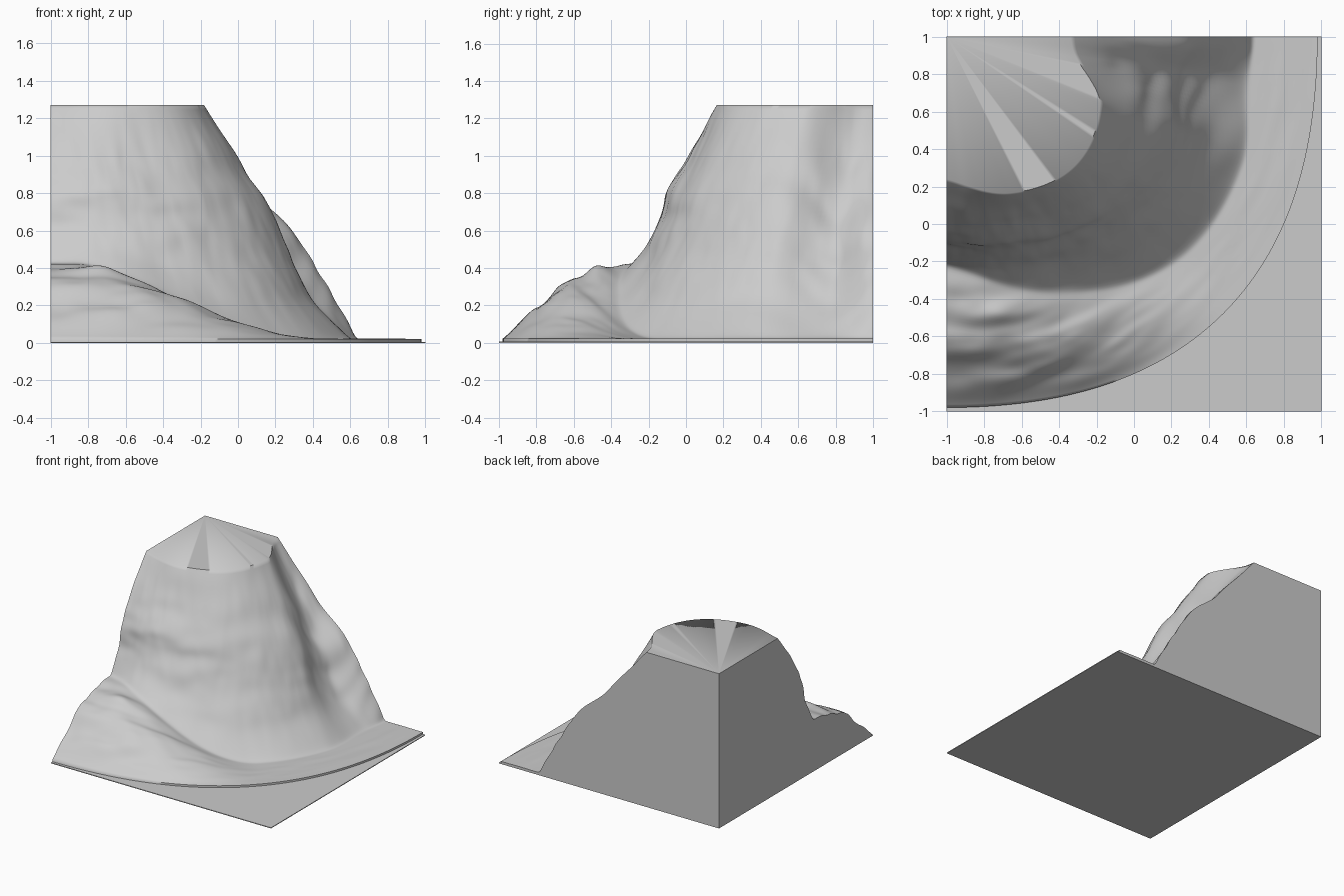
import bpy, bmesh, math
from mathutils import Vector, noise

cube = bpy.data.objects.get("Cube")
if cube:
    bpy.data.objects.remove(cube)

# One stone grey for everything
stone = bpy.data.materials.new("stone_grey")
stone.use_nodes = True
GREY = (0.6, 0.6, 0.6, 1)
stone.diffuse_color = GREY
stone.node_tree.nodes["Principled BSDF"].inputs["Base Color"].default_value = GREY

TOP, FLOOR, PLATE = 1.27, 0.022, 0.006
COLUMNS, CLIFF_ROWS, SCREE_ROWS = 96, 48, 44

# Cliff radius from the back corner: one profile (top to foot) per direction
LEVELS = [1, 0.78, 0.6, 0.45, 0.3, 0.15, 0]
ANGLES = [0, 10, 23, 45, 68, 90]
PROFILES = [
    [0.66, 0.90, 1.10, 1.31, 1.42, 1.53, 1.63],
    [0.71, 0.91, 1.06, 1.18, 1.28, 1.41, 1.62],
    [0.89, 1.08, 1.24, 1.33, 1.41, 1.53, 1.71],
    [0.97, 1.13, 1.25, 1.34, 1.43, 1.54, 1.70],
    [0.90, 1.01, 1.12, 1.19, 1.25, 1.33, 1.47],
    [0.76, 0.91, 1.01, 1.07, 1.11, 1.15, 1.22],
]


def spline(values, u):
    """Smooth curve through evenly spaced values, u counted in steps."""
    last = len(values) - 1
    i = min(int(u), last - 1)
    f = u - i
    a, b, c, d = (values[max(0, min(last, i + k))] for k in (-1, 0, 1, 2))
    return b + f / 2 * (c - a + f * (2*a - 5*b + 4*c - d + f * (3*(b - c) + d - a)))


def angle_step(deg):
    for i in range(len(ANGLES) - 1):
        if deg <= ANGLES[i + 1]:
            return i + (deg - ANGLES[i]) / (ANGLES[i + 1] - ANGLES[i])


def scree_height(deg):
    u = max(0, min(1, (deg - 42) / 43))
    return 0.40 * u * u * (3 - 2 * u)


def rough(a, b, c=0):
    return noise.fractal(Vector((a, b, c)), 0.8, 2.0, 3)


def soften(points, rounds=4):
    """Round off the crease between cliff and scree."""
    for _ in range(rounds):
        inner = [(a + 2 * b + c) / 4 for a, b, c in zip(points, points[1:], points[2:])]
        points = [points[0], *inner, points[-1]]
    return points


def column(deg):
    """Surface points from the plateau edge down to the outer rim."""
    t = math.radians(deg)
    step = angle_step(deg)
    profile = [spline([p[k] for p in PROFILES], step) for k in range(len(LEVELS))]
    hump = scree_height(deg)
    foot = FLOOR + hump
    # Rock layers dip into the gully beside the back wall
    gully = math.exp(-((deg - 9) / 9) ** 2)
    points = []
    for i in range(CLIFF_ROWS + 1):
        v = i / CLIFF_ROWS
        u = v * (len(LEVELS) - 1)
        r, z = spline(profile, u), foot + (TOP - foot) * spline(LEVELS, u)
        fade = math.sin(math.pi * v) ** 0.5 if 0 < v < 1 else 0
        layer = z + 0.25 * gully
        r += fade * (0.022 + 0.012 * gully) * rough(t * 2, layer * 7)
        r += fade * 0.006 * rough(t * 12, layer * 4, 5)
        points.append(Vector((r, z)))
    rim = 1.98 + 0.11 * math.sin(2 * t) ** 2
    for i in range(1, SCREE_ROWS + 1):
        s = i / SCREE_ROWS
        r = profile[-1] + (rim - profile[-1]) * s
        fade = math.sin(math.pi * s) if s < 1 else 0
        z = FLOOR + hump * (1 - s ** 2.5) ** 1.25
        z += fade * (0.003 + 0.14 * hump) * rough(r * 9, t * 3, 9)
        points.append(Vector((r, max(z, FLOOR * 0.8))))
    points = soften(points) + [Vector((rim, 0))]
    return [(-1 + r * math.cos(t), 1 - r * math.sin(t), z) for r, z in points]


# Cliff, plateau and scree as one quarter-round terrain with a flat underside
bm = bmesh.new()
grid = [[bm.verts.new(p) for p in column(90 * j / COLUMNS)] for j in range(COLUMNS + 1)]
peak = bm.verts.new((-1, 1, TOP))
corner = bm.verts.new((-1, 1, 0))
for left, right in zip(grid, grid[1:]):
    bm.faces.new((peak, left[0], right[0]))
    bm.faces.new((corner, left[-1], right[-1]))
    for i in range(len(left) - 1):
        bm.faces.new((left[i], right[i], right[i + 1], left[i + 1]))

# Two straight back walls, fanned from the bottom corner
for edge in (grid[0], grid[-1]):
    outline = [peak] + edge
    for a, b in zip(outline, outline[1:]):
        bm.faces.new((corner, a, b))
bmesh.ops.recalc_face_normals(bm, faces=bm.faces)
mesh = bpy.data.meshes.new("cliff_terrain")
bm.to_mesh(mesh)
bm.free()
terrain = bpy.data.objects.new("cliff_terrain", mesh)
bpy.context.collection.objects.link(terrain)
mesh.materials.append(stone)
bpy.ops.object.select_all(action="DESELECT")
bpy.context.view_layer.objects.active = terrain
terrain.select_set(True)
bpy.ops.object.shade_smooth_by_angle(angle=math.radians(60))

# Thin square ground plate
bpy.ops.mesh.primitive_cube_add(size=1, location=(0, 0, PLATE / 2))
plate = bpy.context.object
plate.name = "ground_plate"
plate.scale = (2, 2, PLATE)
plate.data.materials.append(stone)
